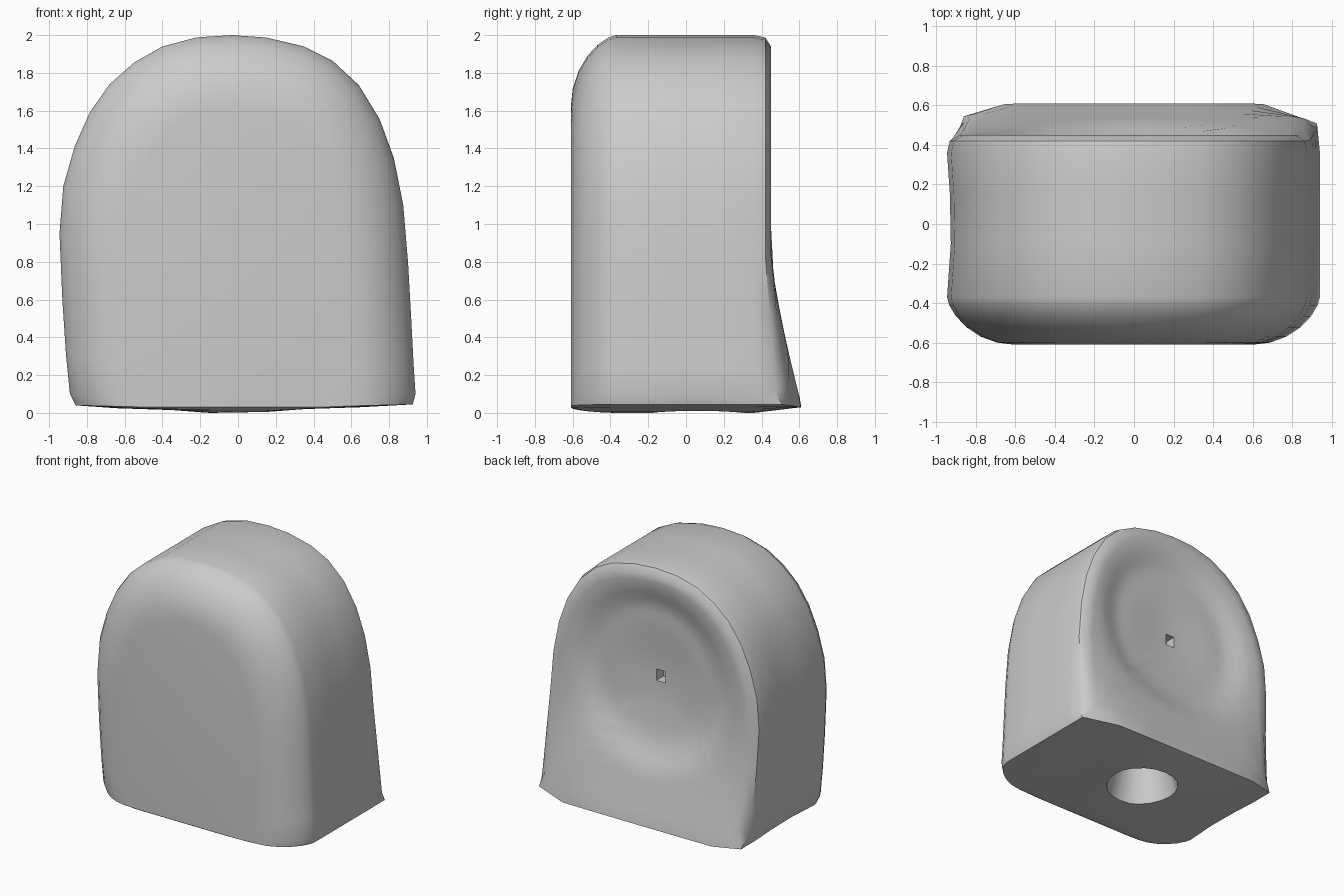
import bpy, bmesh, math

if "Cube" in bpy.data.objects:
    bpy.data.objects.remove(bpy.data.objects["Cube"])

grey = bpy.data.materials.new("plain_grey")
grey.use_nodes = True
grey.diffuse_color = (0.6, 0.6, 0.6, 1)
grey.node_tree.nodes["Principled BSDF"].inputs["Base Color"].default_value = (0.6, 0.6, 0.6, 1)

# Slightly lopsided arch outline (x, z), starting at the low -x corner
OUTLINE = [(-.86, .04), (-.89, .1), (-.91, .3), (-.93, .6), (-.945, .95),
           (-.925, 1.2), (-.865, 1.41), (-.785, 1.59), (-.68, 1.74), (-.55, 1.855),
           (-.4, 1.94), (-.22, 1.988), (-.03, 2.0), (.15, 1.987), (.35, 1.94),
           (.5, 1.865), (.64, 1.735), (.75, 1.555), (.825, 1.35), (.875, 1.1),
           (.9, .8), (.917, .5), (.93, .25), (.94, .1), (.925, .045),
           (.65, .03), (.35, .02), (.15, .005), (-.15, 0), (-.35, .015), (-.65, .025)]
DISH = (-.02, 1.14)


def back_depth(x, z):
    """Back wall: flares out at the foot and has a shallow round dish above."""
    flare = min(1, max(0, (.85 - z) / .8)) ** 1.3
    corner = min(1, max(0, (abs(x) - .6) / .34)) ** 2
    r = math.hypot(x - DISH[0], z - DISH[1])
    t = min(1, max(0, (.76 - r) / .26))
    dish = .06 * t * t * (3 - 2 * t) + .03 * max(0, 1 - r / .4)
    return .45 + .16 * flare * (1 - .7 * corner) - dish


def new_object(name, bm):
    bmesh.ops.recalc_face_normals(bm, faces=bm.faces)
    mesh = bpy.data.meshes.new(name)
    bm.to_mesh(mesh)
    bm.free()
    ob = bpy.data.objects.new(name, mesh)
    bpy.context.collection.objects.link(ob)
    mesh.materials.append(grey)
    return ob


rings = []
# Softly rounded front, as outlines shrinking over a flattened quarter ellipse
for i in range(7):
    a = math.radians(90 * i / 6)
    t = 1 - math.sin(a)
    y = -.37 - .24 * math.cos(a) ** 1.3
    rings.append([(x * (1 - .36 * t), y, max(z * (1 - .19 * t), .03 * t))
                  for x, z in OUTLINE])
# Straight middle, faintly pinched on one side
for y, pinch in ((-.1, .98), (.15, .985), (.36, 1)):
    rings.append([(x * pinch if x < -.8 else x, y, z) for x, z in OUTLINE])
# Back edge and the dished wall inside it
for s in (.985, .93, .87, .8, .74, .68, .62, .56, .5, .42, .34, .22, .1):
    ring = []
    for x, z in OUTLINE:
        px, pz = DISH[0] + (x - DISH[0]) * s, DISH[1] + (z - DISH[1]) * s
        edge = s == .985
        if edge and z < .06:
            px, pz = x, max(z, .03)
        drop = .03 if edge and z > .06 else 0
        ring.append((px, back_depth(px, pz) - drop, pz))
    rings.append(ring)

bm = bmesh.new()
loops = [[bm.verts.new(p) for p in ring] for ring in rings]
n = len(OUTLINE)
for a, b in zip(loops, loops[1:]):
    for i in range(n):
        j = (i + 1) % n
        bm.faces.new((a[i], a[j], b[j], b[i]))
bm.faces.new(loops[0])
bm.faces.new(loops[-1])
body = new_object("arched_body", bm)

# Small square socket in the dish
bm = bmesh.new()
bmesh.ops.create_cube(bm, size=1)
bmesh.ops.scale(bm, vec=(.08, .2, .09), verts=bm.verts)
bmesh.ops.translate(bm, vec=(DISH[0] - .02, .38, DISH[1] - .02), verts=bm.verts)
socket = new_object("socket_cutter", bm)

# Tapered round recess under the base
bm = bmesh.new()
bmesh.ops.create_cone(bm, cap_ends=True, segments=20, radius1=.29, radius2=.2, depth=.4)
bmesh.ops.translate(bm, vec=(-.03, .06, .1), verts=bm.verts)
recess = new_object("recess_cutter", bm)

bpy.ops.object.select_all(action='DESELECT')
body.select_set(True)
bpy.context.view_layer.objects.active = body
for cutter in (socket, recess):
    cutter.hide_render = True
    mod = body.modifiers.new("cut", 'BOOLEAN')
    mod.operation = 'DIFFERENCE'
    mod.solver = 'EXACT'
    mod.object = cutter
    bpy.ops.object.modifier_apply(modifier=mod.name)
    bpy.data.objects.remove(cutter)

bpy.ops.object.shade_smooth_by_angle(angle=math.radians(42))
